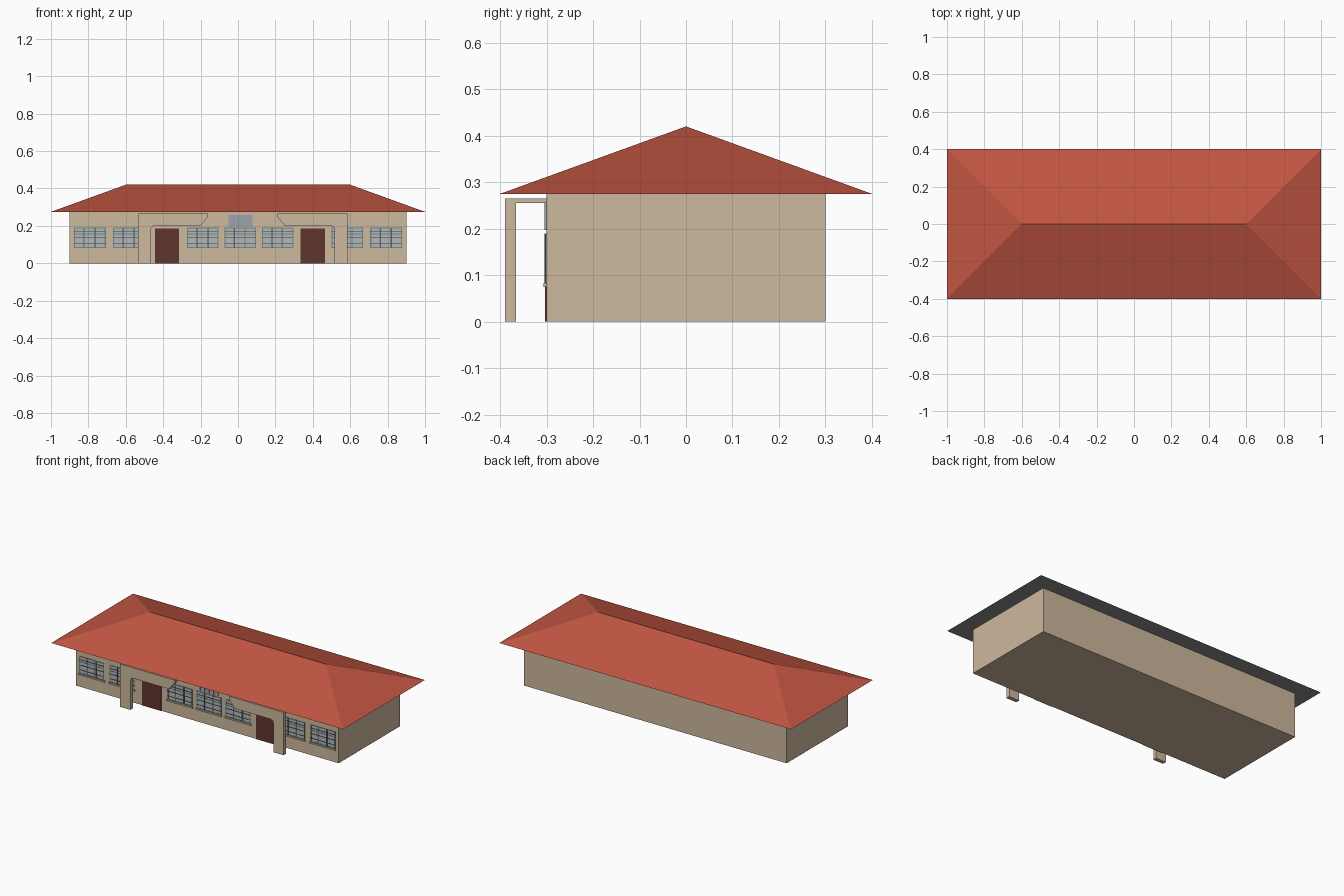
import bpy, bmesh, math

if "Cube" in bpy.data.objects:
    bpy.data.objects.remove(bpy.data.objects["Cube"])


def material(name, rgb):
    m = bpy.data.materials.new(name)
    m.diffuse_color = [((c / 255 + 0.055) / 1.055) ** 2.4 for c in rgb] + [1]
    m.use_nodes = True
    m.node_tree.nodes["Principled BSDF"].inputs["Base Color"].default_value = m.diffuse_color
    return m


WALL = material("tan_plaster", (206, 184, 158))
ROOF = material("red_roof", (194, 86, 66))
SOFFIT = material("grey_soffit", (140, 140, 140))
DOOR = material("brown_door", (97, 53, 46))
GLASS = material("pale_glass", (180, 182, 184))
FRAME = material("teal_frame", (112, 140, 136))
BAR = material("dark_bar", (62, 66, 66))
VENT = material("blue_grey_vent", (158, 163, 172))


def mesh_object(name, bm, mats):
    bmesh.ops.recalc_face_normals(bm, faces=bm.faces[:])
    me = bpy.data.meshes.new(name)
    bm.to_mesh(me)
    bm.free()
    for m in mats:
        me.materials.append(m)
    ob = bpy.data.objects.new(name, me)
    bpy.context.collection.objects.link(ob)
    return ob


def add_box(bm, x0, x1, y0, y1, z0, z1):
    v = bmesh.ops.create_cube(bm, size=1)["verts"]
    for p in v:
        p.co.x = x1 if p.co.x > 0 else x0
        p.co.y = y1 if p.co.y > 0 else y0
        p.co.z = z1 if p.co.z > 0 else z0


def boxes(name, mat, *dims):
    bm = bmesh.new()
    for d in dims:
        add_box(bm, *d)
    return mesh_object(name, bm, [mat])


# main building
boxes("building_walls", WALL, (-0.9, 0.9, -0.3, 0.3, 0, 0.275))

# hipped roof with a grey flat underside
bm = bmesh.new()
a, b, c, d = [bm.verts.new((x, y, 0.275)) for x, y in
              ((-1, -0.4), (1, -0.4), (1, 0.4), (-1, 0.4))]
r0, r1 = bm.verts.new((-0.6, 0, 0.42)), bm.verts.new((0.6, 0, 0.42))
for f in ((a, b, r1, r0), (b, c, r1), (c, d, r0, r1), (d, a, r0)):
    bm.faces.new(f)
bm.faces.new((d, c, b, a)).material_index = 1
mesh_object("hip_roof", bm, [ROOF, SOFFIT])


# porch: post and beam in one profile with rounded inner corner, plus canopy slab
def porch(name, x_outer, s):
    prof = [(0, 0), (0, 0.265), (0.375, 0.265), (0.375, 0.25), (0.335, 0.2)]
    for i in range(6):
        t = math.radians(90 + 90 * i / 5)
        prof.append((0.09 + 0.02 * math.cos(t), 0.18 + 0.02 * math.sin(t)))
    prof += [(0.07, 0.15), (0.07, 0)]
    bm = bmesh.new()
    face = bm.faces.new([bm.verts.new((x_outer + s * x, -0.39, z)) for x, z in prof])
    ext = bmesh.ops.extrude_face_region(bm, geom=[face])["geom"]
    for v in ext:
        if isinstance(v, bmesh.types.BMVert):
            v.co.y = -0.366
    xs = sorted((x_outer, x_outer + s * 0.375))
    add_box(bm, xs[0], xs[1], -0.367, -0.3, 0.255, 0.265)
    mesh_object(name, bm, [WALL])


porch("left_porch", -0.535, 1)
porch("right_porch", 0.585, -1)

# doors
for side, x in (("left", -0.38), ("right", 0.4)):
    boxes(side + "_door", DOOR, (x - 0.065, x + 0.065, -0.303, -0.299, 0, 0.185))


# windows: glass, teal frame, dark bars and sill
def window(n, x):
    l, r, z0, z1 = x - 0.085, x + 0.085, 0.083, 0.19
    boxes(f"window_glass_{n}", GLASS, (l, r, -0.3012, -0.299, z0, z1))
    uprights = [(l + 0.164 * t, l + 0.164 * t + 0.006, -0.3025, -0.299, z0, z1)
                for t in (0, 0.3, 0.65, 1)]
    rails = [(l, r, -0.3023, -0.299, z, z + 0.005) for z in (z0, 0.153, 0.185)]
    boxes(f"window_frame_{n}", FRAME, *(uprights + rails))
    bars = [(l, r, -0.304, -0.302, z, z + 0.003) for z in (0.105, 0.134, 0.168)]
    bars += [(x + k, x + k + 0.002, -0.304, -0.301, z0, z1) for k in (-0.03, 0.03)]
    boxes(f"window_bars_{n}", BAR, *bars)
    boxes(f"window_sill_{n}", WALL, (l - 0.004, r + 0.004, -0.307, -0.299, 0.074, 0.083))


for n, x in enumerate((-0.792, -0.584, -0.188, 0.012, 0.212, 0.584, 0.792)):
    window(n, x)

# slatted vent over the middle window
boxes("vent_panel", VENT, (-0.05, 0.077, -0.302, -0.299, 0.197, 0.258))
boxes("vent_slats", VENT, *[(-0.05 + i * 0.0155, -0.047 + i * 0.0155, -0.304, -0.301,
                             0.197, 0.258) for i in range(9)])
